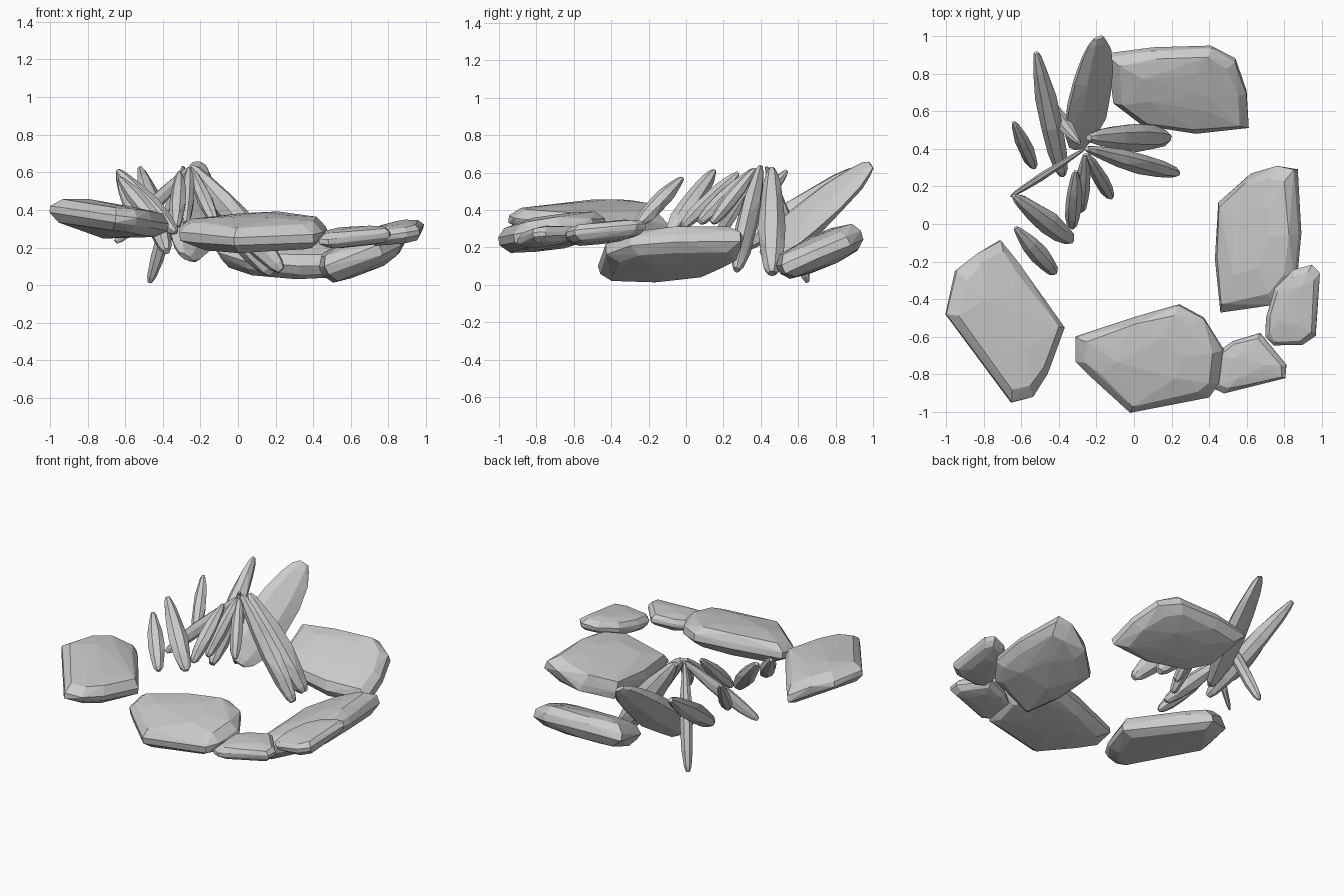
import bpy, bmesh, random
from math import cos, sin, pi, radians
from mathutils import Vector, Matrix

if "Cube" in bpy.data.objects:
    bpy.data.objects.remove(bpy.data.objects["Cube"])

random.seed(4)


def hull_object(name, points):
    """Flat-faced convex stone from a point cloud."""
    bm = bmesh.new()
    for p in points:
        bm.verts.new(p)
    res = bmesh.ops.convex_hull(bm, input=bm.verts)
    junk = {g for g in res["geom_interior"] + res["geom_unused"]
            if isinstance(g, bmesh.types.BMVert)}
    bmesh.ops.delete(bm, geom=list(junk), context='VERTS')
    bmesh.ops.recalc_face_normals(bm, faces=bm.faces)
    mesh = bpy.data.meshes.new(name)
    bm.to_mesh(mesh)
    bm.free()
    obj = bpy.data.objects.new(name, mesh)
    bpy.context.collection.objects.link(obj)
    return obj


def slab(name, outline, z, slope, thick):
    """Tilted boulder: plan outline (optional third value lifts a corner),
    centre height, slope in x and y, thickness."""
    cx = (min(p[0] for p in outline) + max(p[0] for p in outline)) / 2
    cy = (min(p[1] for p in outline) + max(p[1] for p in outline)) / 2
    normal = Vector((-slope[0], -slope[1], 1)).normalized()
    # (scale, height) of each ring through the stone
    rings = [(0.4, -0.5), (0.8, -0.42), (0.98, -0.14),
             (0.99, 0.12), (0.84, 0.4), (0.45, 0.5)]
    pts = []
    for k, h in rings:
        for x, y, *lift in outline:
            s = min(1.0, k + random.uniform(-0.04, 0.04))
            dx, dy = (x - cx) * s, (y - cy) * s
            dz = lift[0] * s * s if lift else 0
            base = Vector((cx + dx, cy + dy, z + slope[0] * dx + slope[1] * dy + dz))
            pts.append(base + normal * thick * (h + random.uniform(-0.04, 0.04)))
    hull_object(name, pts)


def crystal(name, a, b, width, depth, roll=0):
    """Blunt shard from a to b; width is measured level, depth across it, then rolled."""
    a, b = Vector(a), Vector(b)
    axis = (b - a).normalized()
    side = Matrix.Rotation(radians(roll), 3, axis) @ axis.cross(Vector((0, 0, 1))).normalized()
    up = side.cross(axis)
    rings = [(0, 0.3), (0.05, 0.58), (0.2, 0.88), (0.42, 1),
             (0.65, 0.9), (0.85, 0.64), (0.95, 0.42), (1, 0.22)]
    pts = []
    for t, r in rings:
        for i in range(7):
            ang = 2 * pi * i / 7 + 0.3
            q = r * random.uniform(0.92, 1.1)
            pts.append(a.lerp(b, t) + side * cos(ang) * q * width / 2
                       + up * sin(ang) * q * depth / 2)
    hull_object(name, pts)


# Ring of boulders
slab("left_boulder", [(-1, -.48), (-.95, -.25), (-.84, -.16, -.01), (-.71, -.08, -.07),
                      (-.62, -.19, -.03), (-.37, -.55), (-.45, -.81), (-.54, -.92), (-.65, -.96)],
     .36, (-.15, .0), .15)
slab("front_boulder", [(-.31, -.6), (.0, -.49), (.24, -.43), (.37, -.5), (.48, -.67), (.45, -.85),
                       (.4, -.92), (-.02, -1), (-.24, -.8), (-.31, -.73)],
     .28, (.03, .17), .17)
slab("right_boulder", [(.45, .12), (.61, .27), (.77, .31), (.86, .29), (.88, -.05), (.86, -.3),
                       (.76, -.43), (.47, -.47), (.43, -.19)],
     .163, (.4, .04), .18)
slab("back_boulder", [(-.15, .9), (.1, .93), (.42, .95), (.54, .87), (.61, .7), (.61, .52),
                      (.33, .49), (.04, .53), (-.11, .65)],
     .178, (-.02, .43), .17)
slab("small_right_boulder", [(.7, -.5), (.75, -.34), (.85, -.24), (.95, -.21), (.99, -.26),
                             (.97, -.6), (.9, -.65), (.74, -.65), (.7, -.6)],
     .28, (.12, .1), .1)
slab("small_front_boulder", [(.43, -.88), (.44, -.68), (.52, -.62), (.67, -.58), (.81, -.75),
                             (.81, -.82), (.6, -.87), (.48, -.9)],
     .26, (.08, .1), .095)

# Crystal cluster: lower end, upper end, width, depth, roll
crystals = [
    ("large_back_crystal", (-.28, .41, .15), (-.19, .99, .64), .3, .11, 44),
    ("long_back_crystal", (-.38, .26, .18), (-.52, .91, .62), .12, .13, 0),
    ("side_crystal", (-.53, .3, .33), (-.64, .54, .61), .08, .08, 0),
    ("downward_crystal", (-.47, .65, .015), (-.29, .43, .63), .08, .08, 0),
    ("thin_crystal", (-.65, .15, .23), (-.26, .4, .62), .04, .09, 0),
    ("upper_right_crystal", (.18, .46, .06), (-.24, .46, .62), .15, .16, 0),
    ("lower_right_crystal", (.23, .27, .08), (-.25, .4, .63), .11, .15, 0),
    ("left_crystal", (-.33, -.09, .28), (-.64, .15, .61), .12, .1, 0),
    ("outer_left_crystal", (-.42, -.26, .32), (-.63, -.02, .57), .1, .09, 0),
    ("front_crystal_1", (-.33, -.02, .31), (-.31, .28, .6), .09, .09, 0),
    ("front_crystal_2", (-.28, .07, .33), (-.26, .37, .62), .08, .09, 0),
    ("front_crystal_3", (-.12, .14, .33), (-.25, .37, .62), .08, .08, 0),
]
for name, a, b, w, d, r in crystals:
    crystal(name, a, b, w, d, r)
